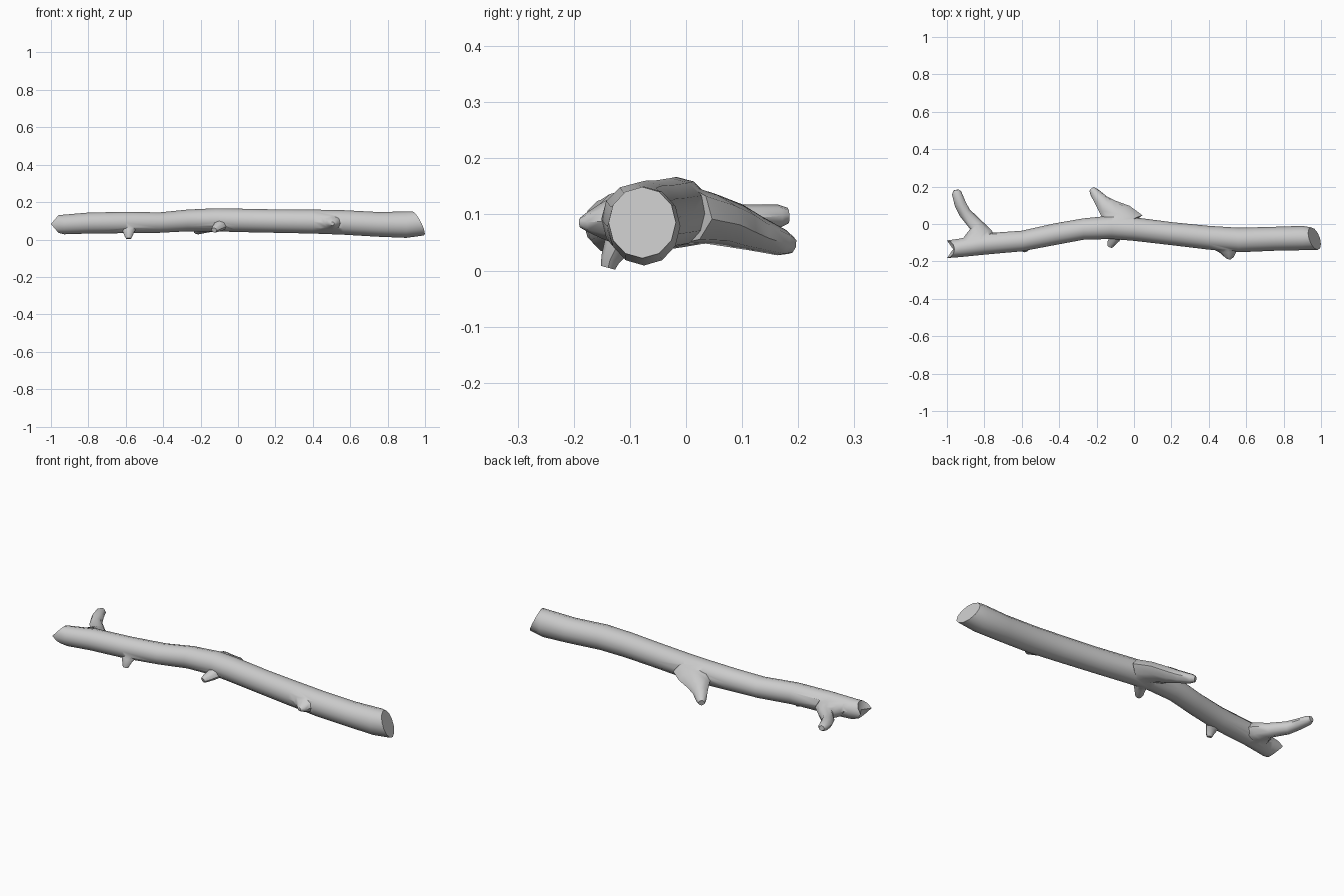
import bpy, bmesh
from math import sin, cos, pi
from mathutils import Vector


def skin(name, rings):
    """Closed tube through rings of points, with fan caps."""
    bm = bmesh.new()
    loops = [[bm.verts.new(p) for p in ring] for ring in rings]
    n = len(loops[0])
    for a, b in zip(loops, loops[1:]):
        for i in range(n):
            j = (i + 1) % n
            bm.faces.new((a[i], a[j], b[j], b[i]))
    for loop in (loops[0], loops[-1]):
        c = sum((v.co for v in loop), Vector()) / n
        if loop is loops[0] and name == "log":
            c.x += 0.008          # hollow of the broken end
        cv = bm.verts.new(c)
        for i in range(n):
            bm.faces.new((loop[i], loop[(i + 1) % n], cv))
    bmesh.ops.recalc_face_normals(bm, faces=bm.faces)
    me = bpy.data.meshes.new(name)
    bm.to_mesh(me)
    bm.free()
    ob = bpy.data.objects.new(name, me)
    bpy.context.collection.objects.link(ob)
    return ob


def branch(name, stations, sides=8):
    """Tapered limb; each station is (x, y, z, half width in x, other half width)."""
    pts = [Vector(s[:3]) for s in stations]
    rings = []
    for i, s in enumerate(stations):
        t = (pts[min(i + 1, len(pts) - 1)] - pts[max(i - 1, 0)]).normalized()
        u = (Vector((1, 0, 0)) - t * t.x).normalized()
        w = t.cross(u)
        rings.append([pts[i] + u * s[3] * cos(2 * pi * k / sides)
                      + w * s[4] * sin(2 * pi * k / sides) for k in range(sides)])
    return skin(name, rings)


# Trunk sections: x, y min, y max, z min, z max
sections = [
    (-0.98, -0.182, -0.088, 0.036, 0.130), (-0.93, -0.177, -0.078, 0.028, 0.133),
    (-0.80, -0.164, -0.050, 0.032, 0.144), (-0.60, -0.146, -0.036, 0.034, 0.148),
    (-0.42, -0.112, 0.004, 0.036, 0.145), (-0.27, -0.084, 0.030, 0.044, 0.160),
    (-0.12, -0.080, 0.045, 0.044, 0.167), (0.00, -0.090, 0.036, 0.040, 0.165),
    (0.20, -0.113, 0.010, 0.036, 0.161), (0.40, -0.137, -0.010, 0.032, 0.160),
    (0.56, -0.151, -0.020, 0.026, 0.157), (0.75, -0.143, -0.015, 0.015, 0.147),
    (0.90, -0.140, -0.010, 0.009, 0.150), (0.965, -0.138, -0.018, 0.022, 0.149)]
rings = []
for n, (x, y0, y1, z0, z1) in enumerate(sections):
    ring = []
    for k in range(12):
        c, s = cos(2 * pi * k / 12), sin(2 * pi * k / 12)
        px = x
        if n == 0:                       # broken, wedge-shaped end
            px = -1.0 + 0.04 * abs(s)
        elif n == len(sections) - 1:     # slanted cut end
            px = x - 0.03 * s - 0.017 * c
        ring.append(Vector((px, (y0 + y1) / 2 + (y1 - y0) / 2 * c,
                            (z0 + z1) / 2 + (z1 - z0) / 2 * s)))
    rings.append(ring)
log = skin("log", rings)

# Two side branches with flared bases, and three broken stubs
limbs = [
    branch("left_branch", [(-0.83, -0.10, 0.085, 0.10, 0.05), (-0.83, -0.045, 0.08, 0.07, 0.045),
                           (-0.845, -0.005, 0.078, 0.038, 0.036), (-0.905, 0.06, 0.085, 0.032, 0.032),
                           (-0.93, 0.11, 0.092, 0.031, 0.026), (-0.948, 0.165, 0.097, 0.026, 0.021),
                           (-0.951, 0.182, 0.098, 0.015, 0.014)]),
    branch("middle_branch", [(-0.06, -0.01, 0.10, 0.12, 0.055), (-0.09, 0.045, 0.092, 0.085, 0.045),
                             (-0.14, 0.088, 0.080, 0.055, 0.040), (-0.175, 0.125, 0.066, 0.038, 0.032),
                             (-0.212, 0.170, 0.050, 0.026, 0.024), (-0.225, 0.187, 0.045, 0.016, 0.016)]),
    branch("front_stub", [(-0.09, -0.04, 0.085, 0.045, 0.035), (-0.105, -0.08, 0.068, 0.030, 0.026),
                          (-0.122, -0.105, 0.056, 0.022, 0.020), (-0.128, -0.121, 0.050, 0.015, 0.014)]),
    branch("right_stub", [(0.50, -0.11, 0.09, 0.10, 0.050), (0.505, -0.15, 0.088, 0.045, 0.032),
                          (0.507, -0.175, 0.086, 0.026, 0.018), (0.503, -0.187, 0.085, 0.013, 0.010)]),
    branch("lower_stub", [(-0.585, -0.10, 0.07, 0.05, 0.035), (-0.585, -0.125, 0.040, 0.030, 0.024),
                          (-0.585, -0.135, 0.020, 0.022, 0.017), (-0.585, -0.139, 0.005, 0.014, 0.013)]),
]

# Weld limbs into the trunk
bpy.context.view_layer.objects.active = log
log.select_set(True)
for limb in limbs:
    mod = log.modifiers.new(limb.name, 'BOOLEAN')
    mod.operation = 'UNION'
    mod.solver = 'EXACT'
    mod.object = limb
    bpy.ops.object.modifier_apply(modifier=mod.name)
    bpy.data.objects.remove(limb)
bpy.ops.object.shade_smooth_by_angle(angle=0.8)
